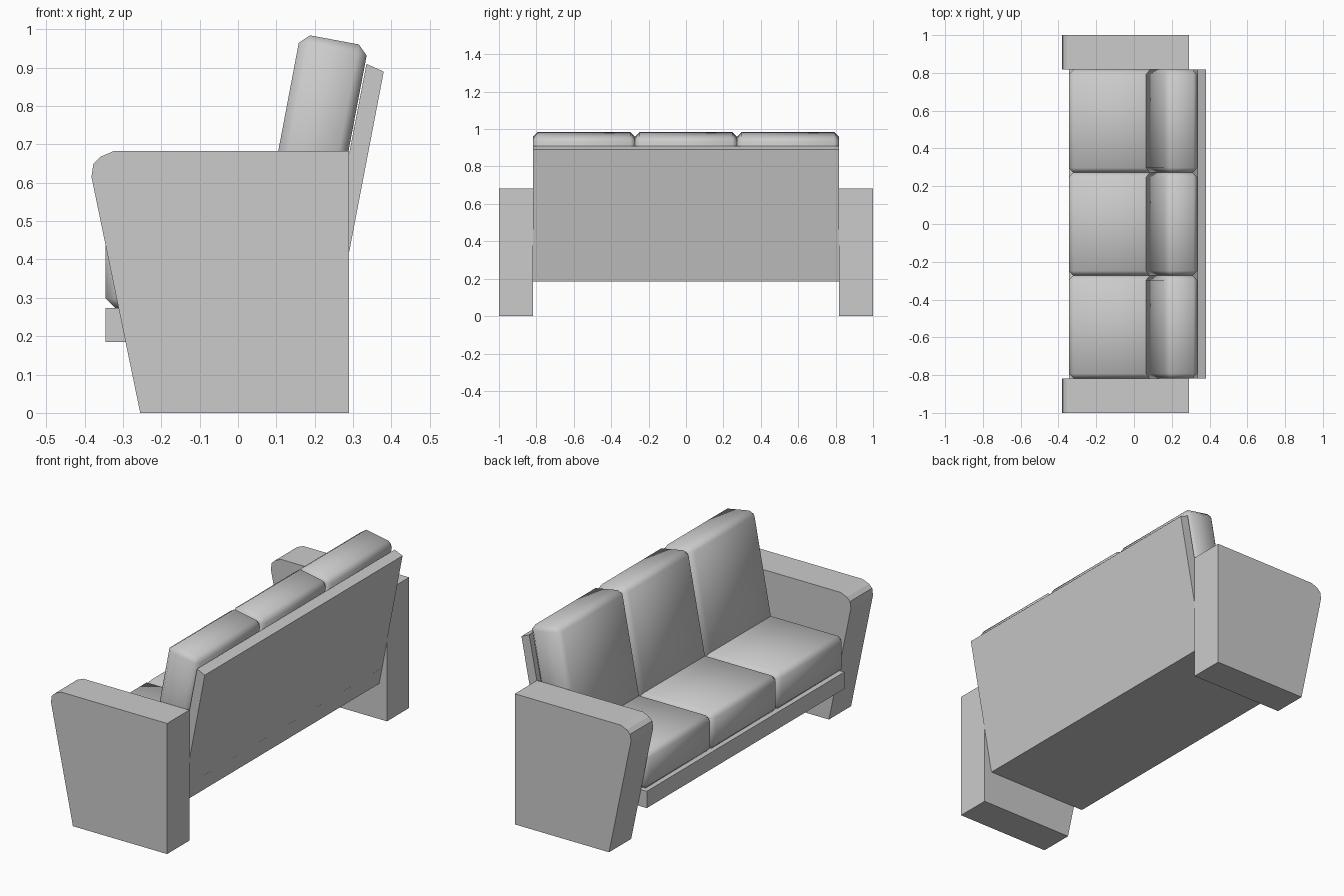
import bpy, bmesh

if "Cube" in bpy.data.objects:
    bpy.data.objects.remove(bpy.data.objects["Cube"])


def prism(name, profile, y0, y1, bevel=0.0):
    """Extrude an x-z profile from y0 to y1, optionally as a softened cushion."""
    bm = bmesh.new()
    face = bm.faces.new([bm.verts.new((x, y0, z)) for x, z in profile])
    grown = bmesh.ops.extrude_face_region(bm, geom=[face])
    verts = [g for g in grown["geom"] if isinstance(g, bmesh.types.BMVert)]
    bmesh.ops.translate(bm, verts=verts, vec=(0, y1 - y0, 0))
    bmesh.ops.recalc_face_normals(bm, faces=bm.faces[:])
    if bevel:
        bmesh.ops.bevel(bm, geom=bm.edges[:], offset=bevel, segments=1,
                        affect='EDGES', clamp_overlap=True)
        for f in bm.faces:
            f.smooth = True
    mesh = bpy.data.meshes.new(name)
    bm.to_mesh(mesh)
    bm.free()
    obj = bpy.data.objects.new(name, mesh)
    bpy.context.collection.objects.link(obj)
    return obj


INNER = 0.817  # inner face of the arms

# Arms: tapered slabs with a rounded front top corner
arm = [(-0.255, 0), (0.29, 0), (0.29, 0.683), (-0.323, 0.683),
       (-0.358, 0.668), (-0.377, 0.65), (-0.382, 0.615)]
prism("arm_right", arm, -1.0, -INNER)
prism("arm_left", arm, INNER, 1.0)

# Base board under the seat
prism("base", [(-0.345, 0.185), (0.245, 0.185), (0.262, 0.273), (-0.345, 0.273)],
      -INNER, INNER)

# Leaning back panel
prism("back_panel", [(0.195, 0.185), (0.245, 0.185), (0.38, 0.89), (0.335, 0.91)],
      -INNER, INNER)

# Three seat cushions and three leaning back cushions
seat = [(-0.345, 0.274), (0.22, 0.274), (0.22, 0.465), (-0.345, 0.465)]
back = [(0.057, 0.43), (0.234, 0.397), (0.34, 0.956), (0.163, 0.989)]
width = 2 * INNER / 3
for i in range(3):
    y = -INNER + i * width
    prism(f"seat_cushion_{i + 1}", seat, y, y + width, 0.024)
    prism(f"back_cushion_{i + 1}", back, y, y + width, 0.025)
